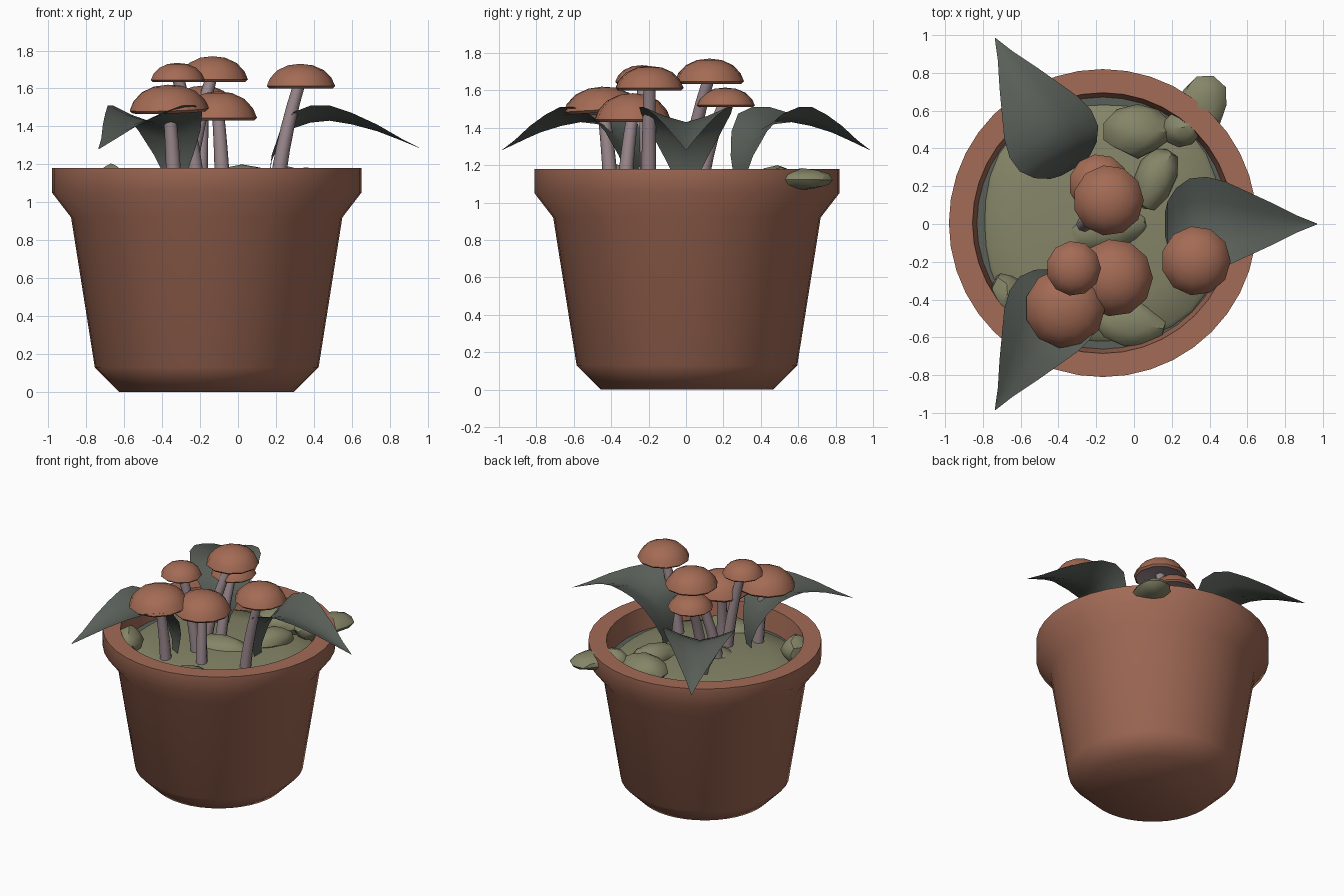
import bpy, bmesh, math, random
from mathutils import Vector, Matrix

if "Cube" in bpy.data.objects:
    bpy.data.objects.remove(bpy.data.objects["Cube"])

CX, CY = -0.165, 0.005  # pot axis


def material(name, rgb):
    m = bpy.data.materials.new(name)
    m.diffuse_color = (*rgb, 1)
    m.use_nodes = True
    m.node_tree.nodes["Principled BSDF"].inputs["Base Color"].default_value = m.diffuse_color
    return m


TERRACOTTA = material("terracotta", (0.36, 0.145, 0.092))
CAP = material("mushroom brown", (0.37, 0.147, 0.09))
STEM = material("pale mauve", (0.33, 0.25, 0.27))
LEAF = material("dark leaf green", (0.10, 0.115, 0.10))
MOSS = material("moss green", (0.235, 0.235, 0.138))


def finish(name, bm, mats, angle, recalc=True):
    if recalc:
        bmesh.ops.recalc_face_normals(bm, faces=bm.faces)
    me = bpy.data.meshes.new(name)
    bm.to_mesh(me)
    bm.free()
    for m in mats:
        me.materials.append(m)
    ob = bpy.data.objects.new(name, me)
    bpy.context.collection.objects.link(ob)
    bpy.ops.object.select_all(action='DESELECT')
    ob.select_set(True)
    bpy.context.view_layer.objects.active = ob
    bpy.ops.object.shade_smooth_by_angle(angle=math.radians(angle))
    return ob


def skin(bm, rings, closed=True, mat=0):
    """Bridge successive rings of verts with quads."""
    for a, b in zip(rings, rings[1:]):
        n = len(a)
        for i in range(n if closed else n - 1):
            j = (i + 1) % n
            bm.faces.new((a[i], a[j], b[j], b[i])).material_index = mat


def ring(bm, c, r, n, rot=None):
    pts = [Vector((r * math.cos(t), r * math.sin(t), 0))
           for t in (2 * math.pi * i / n for i in range(n))]
    return [bm.verts.new(Vector(c) + (rot @ p if rot else p)) for p in pts]


# Pot: one revolved profile, outside then inside
bm = bmesh.new()
profile = [(.46, 0), (.59, .13), (.715, .92), (.815, 1.05), (.815, 1.18),
           (.69, 1.18), (.665, 1.0)]
rings = [ring(bm, (CX, CY, z), r, 40) for r, z in profile]
skin(bm, rings)
bm.faces.new(rings[0])
bm.faces.new(rings[-1])
finish("pot", bm, [TERRACOTTA], 80)

# Dark soil disc showing round the edge of the moss
bm = bmesh.new()
bm.faces.new(ring(bm, (CX, CY, 1.015), .67, 40))
finish("soil", bm, [LEAF], 30)

# Moss mound with a slightly wavy edge
bm = bmesh.new()
rings = []
for r, z in [(.67, 1.01), (.645, 1.035), (.45, 1.06), (.2, 1.075)]:
    rg = ring(bm, (CX, CY, z), r, 32)
    for i, v in enumerate(rg):
        s = 1 - .03 * (1 + math.sin(4 * math.tau * i / 32 + 1.5))
        v.co.x = CX + (v.co.x - CX) * s
        v.co.y = CY + (v.co.y - CY) * s
    rings.append(rg)
skin(bm, rings)
bm.faces.new(rings[-1])
finish("moss_mound", bm, [MOSS], 60, False)

# Mossy stones: centre, half sizes, turn
random.seed(4)
stones = [((.02, .49, 1.09), (.19, .145, .11), .0),
          ((.36, .62, 1.122), (.14, .175, .062), -.35),
          ((.26, .51, 1.10), (.12, .10, .09), .5),
          ((.11, .24, 1.07), (.11, .19, .09), -.4),
          ((-.14, -.03, 1.06), (.22, .11, .08), .2),
          ((-.67, -.37, 1.10), (.10, .125, .105), .3),
          ((-.02, -.52, 1.04), (.20, .13, .06), -.2)]
for k, (c, s, a) in enumerate(stones):
    bm = bmesh.new()
    bmesh.ops.create_icosphere(bm, subdivisions=2, radius=1)
    # facet the sphere by flattening it against random planes
    for _ in range(9):
        n = Vector([random.uniform(-1, 1) for _ in range(3)]).normalized()
        for v in bm.verts:
            d = v.co.dot(n)
            if d > .82:
                v.co -= n * (d - .82)
    bm.transform(Matrix.Translation(c) @ Matrix.Rotation(a, 4, 'Z') @ Matrix.Diagonal((*s, 1)))
    finish(f"stone_{k + 1}", bm, [MOSS], 35)

# Leaves: V-folded arching blades, three times round the pot
# rows: radius, midrib height, half width, edge lift
rows = [(.34, 1.02, .03, 0), (.33, 1.12, .06, .01), (.345, 1.22, .12, .03),
        (.39, 1.32, .19, .06), (.46, 1.39, .24, .085), (.55, 1.42, .25, .09),
        (.65, 1.43, .225, .08), (.77, 1.41, .17, .06), (.90, 1.375, .11, .035),
        (1.03, 1.325, .045, .01), (1.137, 1.28, .002, 0)]
for k in range(3):
    bm = bmesh.new()
    grid = [[bm.verts.new((r, w * u, z + lift * abs(u) ** 1.3))
             for u in (-1, -.5, 0, .5, 1)] for r, z, w, lift in rows]
    skin(bm, grid, closed=False)
    for f in bm.faces:
        f.normal_flip()
    bm.transform(Matrix.Translation((-.167, 0, 0)) @ Matrix.Rotation(k * math.tau / 3, 4, 'Z'))
    bm.normal_update()
    finish(f"leaf_{k + 1}", bm, [LEAF], 50, False)


# Mushrooms: curved tapering stem plus low-poly domed cap with hollow underside
def mushroom(name, base, top, r, z0, z1, tilt=(0, 0)):
    bx, by = base
    tx, ty = top
    bm = bmesh.new()
    rings = []
    for i in range(6):
        t = i / 5
        e = t * t * .5 + t * .5
        rings.append(ring(bm, (bx + (tx - bx) * e, by + (ty - by) * e,
                               1.03 + (z0 + .04 - 1.03) * t), .042 - .010 * t, 8))
    skin(bm, rings)
    bm.faces.new(rings[0])
    bm.faces.new(rings[-1])
    finish(name + "_stem", bm, [STEM], 60)

    bm = bmesh.new()
    h = z1 - z0
    rot = Matrix.Rotation(tilt[0], 3, 'X') @ Matrix.Rotation(tilt[1], 3, 'Y')
    place = lambda z: Vector((tx, ty, z0)) + rot @ Vector((0, 0, z * h))
    dome = [ring(bm, place(z), r * f, 11, rot)
            for f, z in [(1, .1), (.9, .42), (.68, .74), (.36, .94)]]
    skin(bm, dome)
    tip = bm.verts.new(place(1))
    for i in range(11):
        bm.faces.new((dome[-1][i], dome[-1][(i + 1) % 11], tip))
    lip = ring(bm, place(0), r * .93, 11, rot)
    skin(bm, [lip, dome[0]])
    inner = ring(bm, place(.22), r * .45, 11, rot)
    skin(bm, [inner, lip], mat=1)
    bm.faces.new(inner[::-1]).material_index = 1
    finish(name + "_cap", bm, [CAP, STEM], 45)


mushroom("mushroom_tall", (-.27, -.01), (-.135, .125), .187, 1.635, 1.77)
mushroom("mushroom_right", (.20, -.20), (.328, -.195), .184, 1.60, 1.73)
mushroom("mushroom_small", (-.21, -.20), (-.32, -.235), .145, 1.635, 1.735)
mushroom("mushroom_middle", (-.08, -.33), (-.105, -.285), .205, 1.43, 1.585)
mushroom("mushroom_front", (-.335, -.40), (-.365, -.445), .213, 1.475, 1.62, (.04, -.03))
mushroom("mushroom_back", (-.20, .07), (-.185, .21), .16, 1.51, 1.615)
